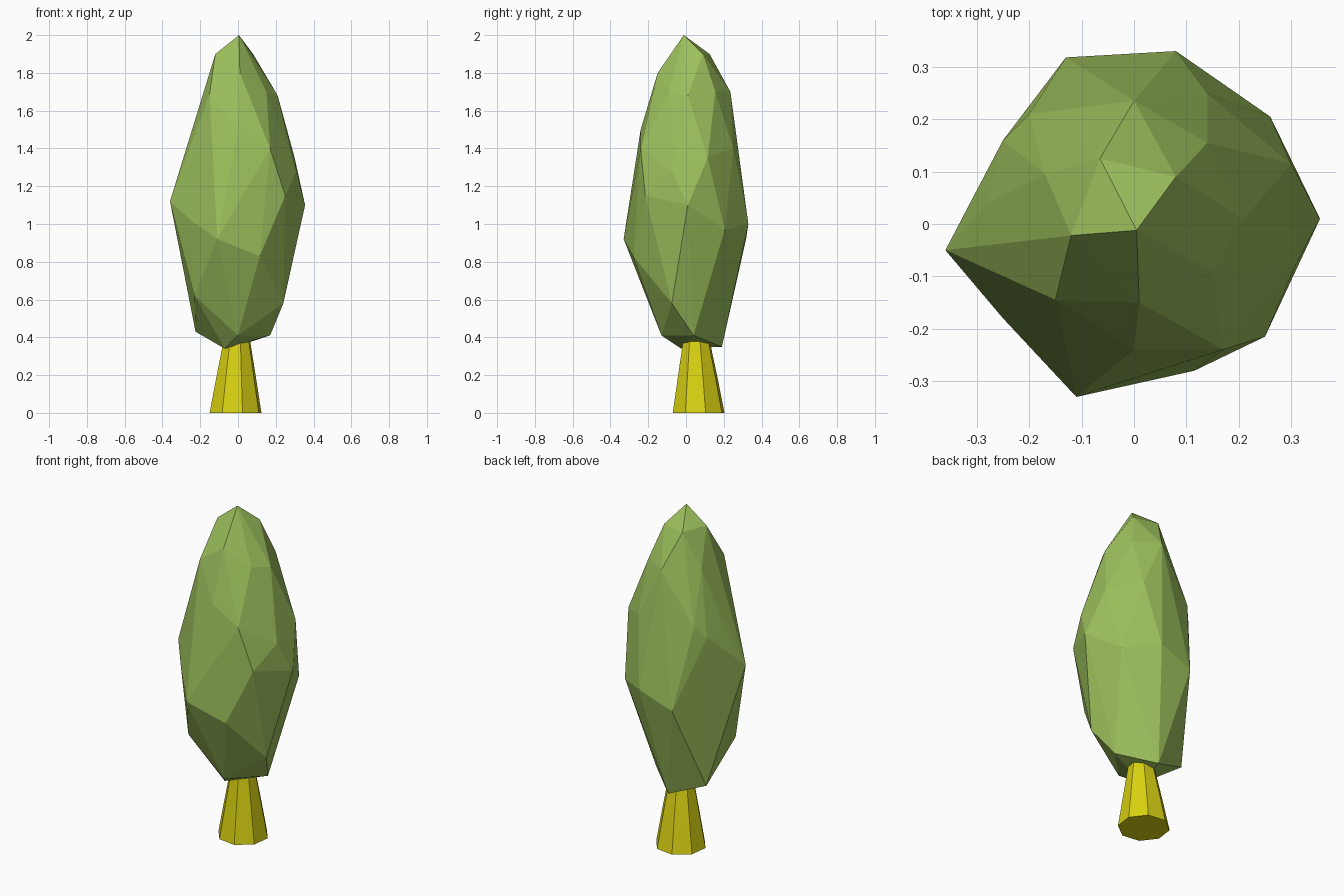
import bpy, bmesh, math


def material(name, rgb):
    m = bpy.data.materials.new(name)
    m.diffuse_color = (*rgb, 1)
    return m


def add_object(name, bm, mat):
    bmesh.ops.recalc_face_normals(bm, faces=bm.faces)
    me = bpy.data.meshes.new(name)
    bm.to_mesh(me)
    bm.free()
    me.materials.append(mat)
    ob = bpy.data.objects.new(name, me)
    bpy.context.collection.objects.link(ob)
    return ob


leaf = material("leaf green", (0.33, 0.515, 0.105))
bark = material("yellow bark", (0.70, 0.65, 0.006))

# Foliage: a faceted crown, hulled from irregular corners per tier
TIERS = [
    # tip
    (0.005, -0.012, 2.0), (-0.12, -0.022, 1.9), (-0.065, 0.125, 1.9), (0.08, 0.09, 1.9),
    # shoulders
    (0.01, -0.15, 1.8), (-0.15, -0.145, 1.69), (0.15, -0.09, 1.7), (0.21, 0.01, 1.68),
    (0.14, 0.155, 1.7), (0, 0.235, 1.7), (-0.17, 0.095, 1.7), (-0.2, -0.03, 1.6),
    # upper body
    (0, -0.24, 1.5), (0.17, -0.24, 1.4), (0.31, -0.075, 1.28), (0.3, 0.115, 1.35),
    (0.14, 0.25, 1.4), (-0.03, 0.27, 1.35), (-0.2, 0.21, 1.4), (-0.25, 0.16, 1.33),
    (-0.28, 0.04, 1.35), (-0.25, -0.1, 1.35), (-0.12, -0.22, 1.33),
    # widest belt
    (0.065, -0.27, 1.2), (0.25, -0.215, 1.15), (0.355, 0.01, 1.1), (0.26, 0.205, 0.97),
    (0.08, 0.33, 1.0), (-0.13, 0.318, 0.92), (-0.36, -0.05, 1.12), (-0.25, -0.18, 1.02),
    (-0.11, -0.33, 0.92), (0.115, -0.28, 0.83),
    # underside
    (0.24, -0.075, 0.58), (-0.23, -0.14, 0.62), (-0.225, 0.13, 0.43), (-0.015, 0.19, 0.35),
    (0.17, 0.04, 0.41), (0, -0.13, 0.41), (-0.07, -0.025, 0.34),
]
bm = bmesh.new()
for p in TIERS:
    bm.verts.new(p)
hull = bmesh.ops.convex_hull(bm, input=bm.verts)
inside = {v for v in hull["geom_interior"] if isinstance(v, bmesh.types.BMVert)}
bmesh.ops.delete(bm, geom=list(inside), context='VERTS')
add_object("foliage", bm, leaf)

# Trunk: eight-sided, flaring towards the base; (centre x, centre y, z, radius)
RINGS = [(-0.013, 0.067, 0, 0.142), (-0.01, 0.062, 0.18, 0.11), (-0.005, 0.053, 0.44, 0.062)]
bm = bmesh.new()
loops = []
for cx, cy, z, r in RINGS:
    angles = [math.radians(15 + 45 * i) for i in range(8)]
    loops.append([bm.verts.new((cx + r * math.cos(a), cy + r * math.sin(a), z)) for a in angles])
for low, high in zip(loops, loops[1:]):
    for i in range(8):
        j = (i + 1) % 8
        bm.faces.new((low[i], low[j], high[j], high[i]))
bm.faces.new(loops[0][::-1])
bm.faces.new(loops[-1])
add_object("trunk", bm, bark)
